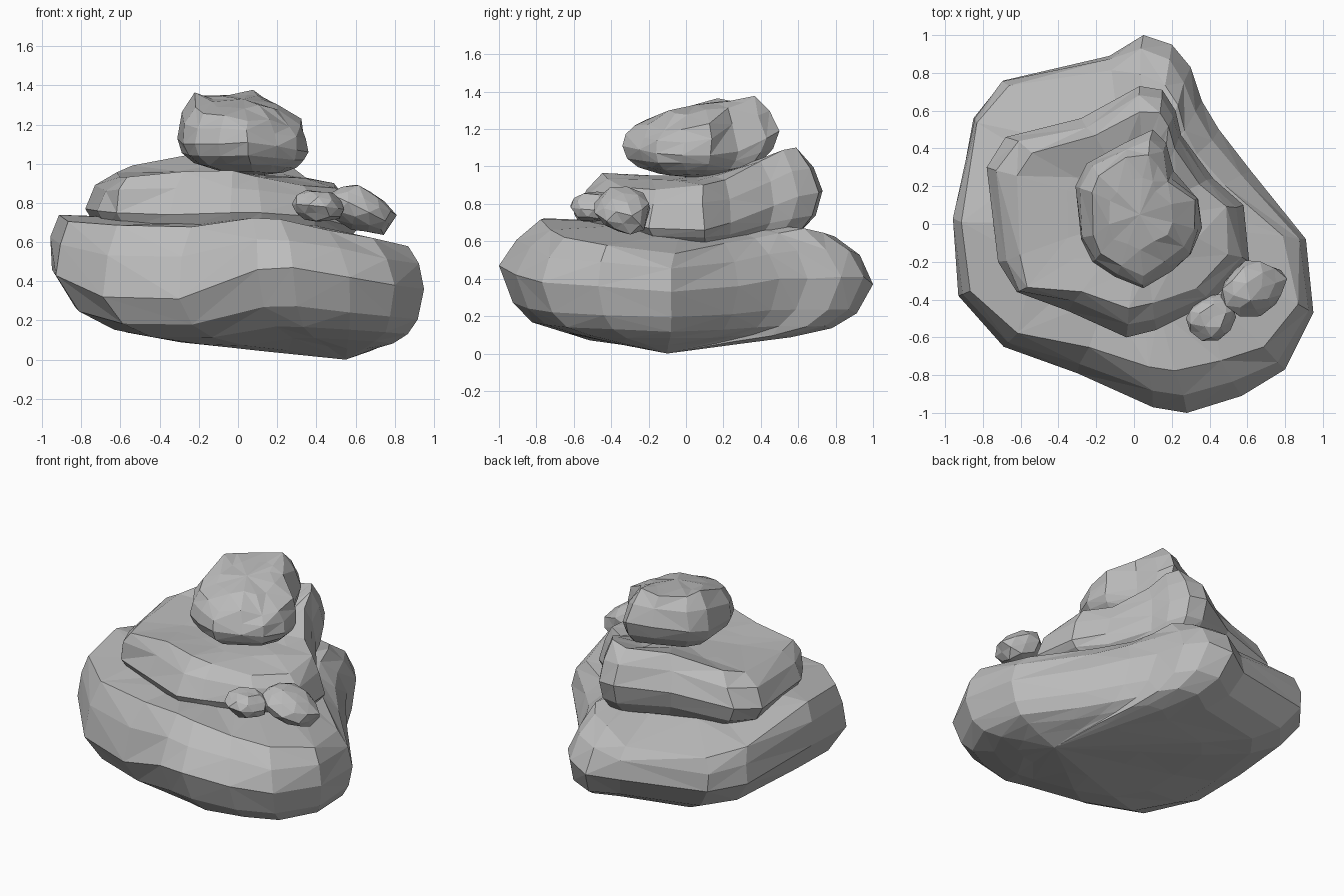
import bpy, bmesh, random
from mathutils import Vector, Euler

if "Cube" in bpy.data.objects:
    bpy.data.objects.remove(bpy.data.objects["Cube"])

random.seed(4)
stone = bpy.data.materials.new("stone_grey")
stone.diffuse_color = (0.5, 0.5, 0.5, 1)
stone.use_nodes = True
stone.node_tree.nodes["Principled BSDF"].inputs["Base Color"].default_value = stone.diffuse_color


def finish(name, bm):
    bmesh.ops.triangulate(bm, faces=[f for f in bm.faces if len(f.verts) > 3])
    bmesh.ops.recalc_face_normals(bm, faces=bm.faces)
    me = bpy.data.meshes.new(name)
    bm.to_mesh(me)
    bm.free()
    me.materials.append(stone)
    ob = bpy.data.objects.new(name, me)
    bpy.context.collection.objects.link(ob)
    return ob


def boulder(name, outline, bottom, top, under, jitter):
    """Loft from a bottom point, through the outline and its upper crest, to a top point.
    outline: (x, y, widest z, crest z, crest scale); under: (scale, height share) rings."""
    bm = bmesh.new()
    lo, hi = Vector(bottom), Vector(top)
    rings = []

    def ring(fn, j):
        rings.append([bm.verts.new(fn(*p) + Vector([random.uniform(-j, j) for _ in range(3)]))
                      for p in outline])

    for s, w in under:
        ring(lambda x, y, zm, zc, k: Vector((lo.x + (x - lo.x) * s, lo.y + (y - lo.y) * s,
                                             lo.z + (zm - lo.z) * w)), jitter * 0.4)
    ring(lambda x, y, zm, zc, k: Vector((x, y, zm)), 0)

    def upper(x, y, k, z):
        return Vector((hi.x + (x - hi.x) * k, hi.y + (y - hi.y) * k, z))
    ring(lambda x, y, zm, zc, k: upper(x, y, min(1, (1 + k) / 2 + 0.02),
                                       zm + (zc - zm) * 0.58), jitter)
    ring(lambda x, y, zm, zc, k: upper(x, y, k, zc), jitter)
    ring(lambda x, y, zm, zc, k: upper(x, y, k * 0.6, zc * 0.4 + hi.z * 0.6), jitter)
    n = len(outline)
    for a, b in zip(rings, rings[1:]):
        for i in range(n):
            q = (a[i], a[(i + 1) % n], b[(i + 1) % n], b[i])
            d = random.randint(0, 1)          # vary the diagonal for a chipped look
            bm.faces.new((q[d], q[d + 1], q[d + 2]))
            bm.faces.new((q[d], q[d + 2], q[(d + 3) % 4]))
    for r, p in ((rings[0], lo), (rings[-1], hi)):
        v = bm.verts.new(p)
        for i in range(n):
            bm.faces.new((r[i], r[(i + 1) % n], v))
    return finish(name, bm)


def pebble(name, centre, radii, rot, rough):
    bm = bmesh.new()
    bmesh.ops.create_icosphere(bm, subdivisions=2, radius=1)
    turn = Euler(rot).to_matrix()
    for v in bm.verts:
        p = v.co * random.uniform(1 - rough, 1 + rough * 0.5)
        v.co = Vector(centre) + turn @ Vector([p[i] * radii[i] for i in range(3)])
    return finish(name, bm)


# Large base boulder
boulder("base_boulder", [
    (.05, 1.0, .37, .63, .8), (.2, .95, .41, .64, .78), (.3, .83, .41, .66, .76),
    (.36, .65, .40, .65, .76), (.45, .5, .40, .62, .76), (.62, .28, .36, .58, .78),
    (.91, -.08, .33, .53, .87), (.95, -.47, .36, .57, .91), (.8, -.77, .38, .62, .85),
    (.57, -.91, .42, .66, .8), (.28, -1.0, .47, .71, .77), (.1, -.97, .46, .73, .77),
    (-.3, -.79, .31, .68, .82), (-.69, -.65, .32, .69, .9), (-.93, -.38, .43, .715, .93),
    (-.95, .02, .46, .73, .97), (-.85, .56, .38, .61, .97), (-.69, .76, .36, .57, .97),
    (-.13, .89, .34, .54, .91)],
    (.55, -.1, 0), (0, 0, .71), [(.35, .14), (.6, .24), (.8, .36), (.92, .58)], .01)

# Middle slab, tilted up toward the back
boulder("middle_boulder", [
    (.03, .73, .87, 1.07, .8), (.15, .71, .86, 1.09, .8), (.22, .6, .84, 1.09, .84),
    (.25, .47, .79, 1.02, .82), (.42, .24, .70, .93, .8), (.58, .1, .66, .91, .82),
    (.61, -.2, .67, .88, .82), (.4, -.42, .73, .89, .82), (.12, -.56, .75, .93, .78),
    (-.04, -.6, .75, .96, .75), (-.35, -.46, .74, .96, .8), (-.62, -.36, .75, .94, .92),
    (-.72, -.2, .76, .94, .86), (-.78, .3, .77, .96, .82), (-.68, .46, .8, 1.0, .8),
    (-.28, .56, .84, 1.05, .8)],
    (.1, .1, .55), (.05, .05, .95), [(.5, .1), (.82, .32), (.94, .6)], .012)

# Top boulder
boulder("top_boulder", [
    (.1, .5, 1.19, 1.37, .68), (.17, .43, 1.15, 1.35, .72), (.21, .28, 1.08, 1.31, .8),
    (.34, .13, 1.06, 1.23, .9), (.36, -.02, 1.06, 1.2, .92), (.3, -.16, 1.07, 1.2, .86),
    (.2, -.25, 1.09, 1.22, .82), (.05, -.34, 1.11, 1.23, .84), (-.1, -.28, 1.1, 1.24, .84),
    (-.22, -.2, 1.1, 1.25, .85), (-.28, -.08, 1.1, 1.3, .83), (-.31, .2, 1.13, 1.35, .78),
    (-.25, .32, 1.15, 1.36, .8), (-.05, .43, 1.17, 1.36, .78)],
    (.1, .05, .94), (.03, .05, 1.33), [(.5, .12), (.78, .33), (.93, .62)], .015)

# Two pebbles resting at the front right
pebble("small_pebble", (.41, -.495, .78), (.135, .12, .088), (0, .1, .3), .16)
pebble("large_pebble", (.63, -.34, .765), (.19, .15, .118), (.1, .45, .3), .16)
